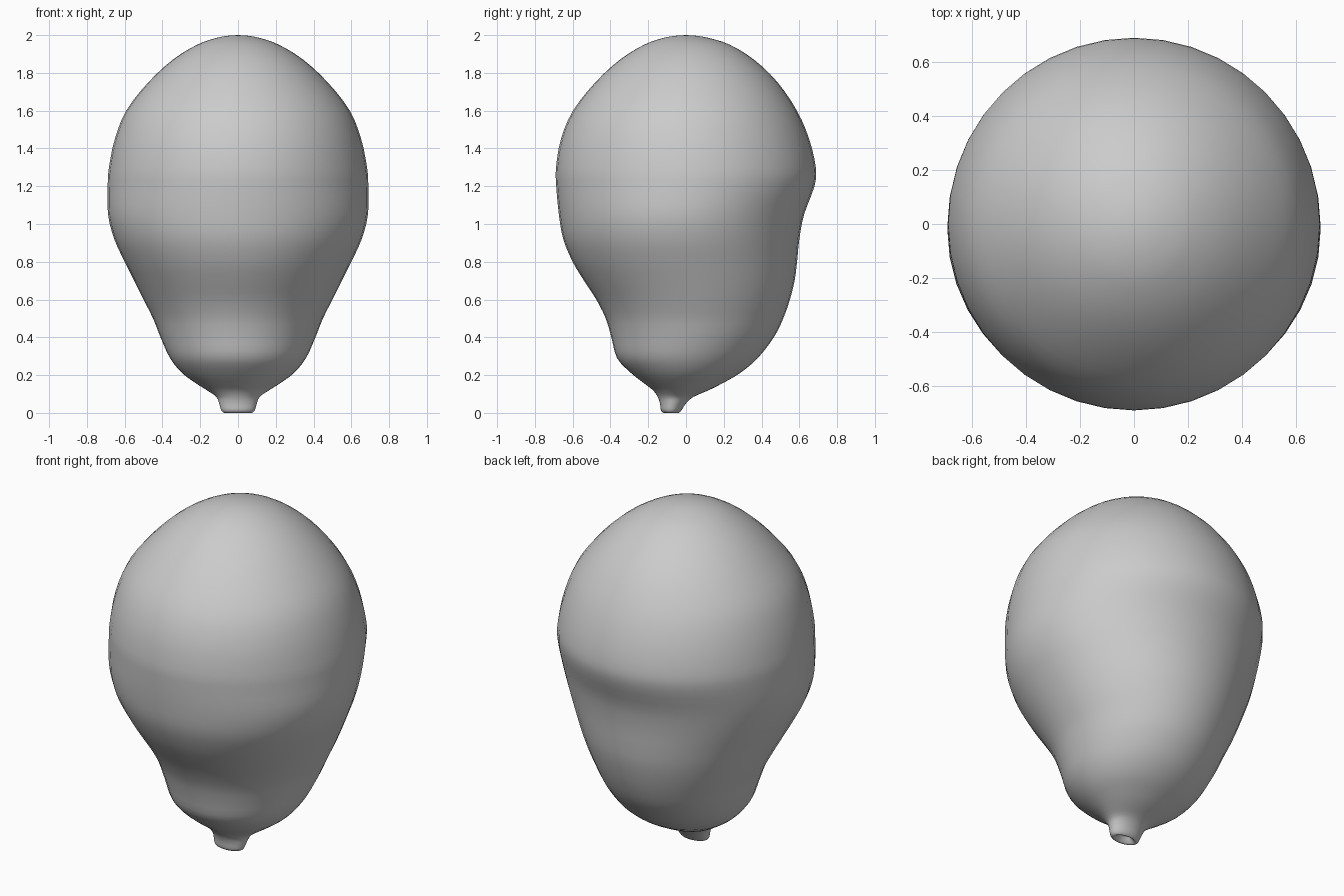
import bpy, bmesh, math

if "Cube" in bpy.data.objects:
    bpy.data.objects.remove(bpy.data.objects["Cube"])

# Sections of the body: height, half width in x, front y, back y
ROWS = [
    (0.03, 0.03, -0.09, -0.06), (0.012, 0.05, -0.102, -0.048),
    (0.0, 0.07, -0.115, -0.04), (0.012, 0.088, -0.132, -0.025),
    (0.05, 0.10, -0.138, 0.0), (0.085, 0.115, -0.15, 0.04),
    (0.12, 0.165, -0.175, 0.12), (0.155, 0.22, -0.22, 0.19),
    (0.21, 0.295, -0.29, 0.285), (0.29, 0.36, -0.365, 0.38),
    (0.4, 0.41, -0.395, 0.465), (0.5, 0.45, -0.425, 0.515),
    (0.6, 0.50, -0.475, 0.55), (0.7, 0.55, -0.54, 0.575),
    (0.8, 0.60, -0.60, 0.588), (0.92, 0.655, -0.65, 0.60),
    (1.05, 0.688, -0.673, 0.625), (1.2, 0.69, -0.687, 0.68),
    (1.3, 0.683, -0.688, 0.687), (1.45, 0.652, -0.662, 0.652),
    (1.6, 0.592, -0.598, 0.587), (1.75, 0.475, -0.48, 0.485),
    (1.87, 0.345, -0.35, 0.36), (1.95, 0.215, -0.22, 0.23),
    (1.985, 0.115, -0.12, 0.12), (1.997, 0.05, -0.05, 0.05),
]
SEGMENTS, STEPS = 40, 3


def spline(a, b, c, d, t):
    return tuple(0.5 * (2 * q + (r - p) * t + (2 * p - 5 * q + 4 * r - s) * t * t
                        + (3 * q - p - 3 * r + s) * t ** 3)
                 for p, q, r, s in zip(a, b, c, d))


# Smooth the sections along the height
sections = []
last = len(ROWS) - 1
for i in range(last):
    pts = [ROWS[min(max(i + k, 0), last)] for k in (-1, 0, 1, 2)]
    sections += [spline(*pts, s / STEPS) for s in range(STEPS)]
sections.append(ROWS[last])

# Loft the body, including the small recessed spout at the bottom
bm = bmesh.new()
rings = []
for z, half, front, back in sections:
    cy, ry = (front + back) / 2, (back - front) / 2
    ring = []
    for k in range(SEGMENTS):
        a = 2 * math.pi * k / SEGMENTS
        ring.append(bm.verts.new((half * math.cos(a), cy + ry * math.sin(a), max(z, 0))))
    rings.append(ring)
for low, high in zip(rings, rings[1:]):
    for k in range(SEGMENTS):
        n = (k + 1) % SEGMENTS
        bm.faces.new((low[k], low[n], high[n], high[k]))

# Close the crown and the floor of the recess
top = bm.verts.new((0, 0, 2.0))
for k in range(SEGMENTS):
    bm.faces.new((rings[-1][k], rings[-1][(k + 1) % SEGMENTS], top))
bm.faces.new(rings[0][::-1])
bmesh.ops.recalc_face_normals(bm, faces=bm.faces[:])
for f in bm.faces:
    f.smooth = True

mesh = bpy.data.meshes.new("bulb_body")
bm.to_mesh(mesh)
bm.free()
body = bpy.data.objects.new("bulb_body", mesh)
bpy.context.collection.objects.link(body)
